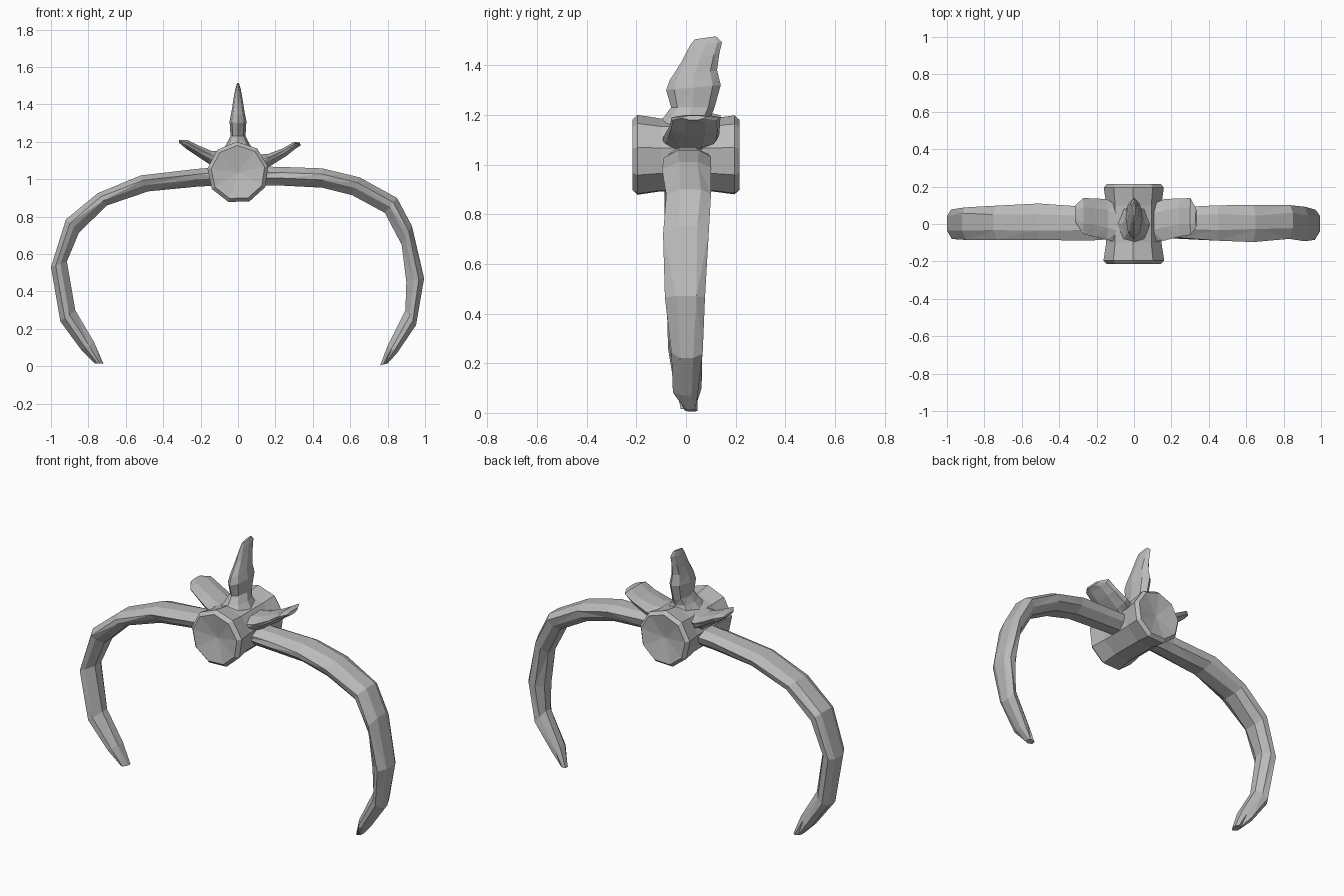
import bpy, bmesh, math, random
from mathutils import Vector

random.seed(4)
cube = bpy.data.objects.get("Cube")
if cube:
    bpy.data.objects.remove(cube, do_unlink=True)

stone = bpy.data.materials.new("grey stone")
stone.use_nodes = True
GREY = (0.5, 0.5, 0.5, 1)
stone.diffuse_color = GREY
stone.node_tree.nodes["Principled BSDF"].inputs["Base Color"].default_value = GREY


def loft(name, rings, dish=0.0):
    """Skin equal-sized rings of points; dish sinks the end caps inward."""
    bm = bmesh.new()
    loops = [[bm.verts.new(p) for p in r] for r in rings]
    n = len(loops[0])
    for a, b in zip(loops, loops[1:]):
        for i in range(n):
            j = (i + 1) % n
            bm.faces.new((a[i], a[j], b[j], b[i]))
    mids = [sum((v.co for v in l), Vector()) / n for l in loops]
    for end, inner in ((0, 1), (-1, -2)):
        if dish:
            inward = (mids[inner] - mids[end]).normalized() * dish
            hub = bm.verts.new(mids[end] + inward)
            for i in range(n):
                bm.faces.new((loops[end][i], loops[end][(i + 1) % n], hub))
        else:
            bm.faces.new(loops[end])
    bmesh.ops.recalc_face_normals(bm, faces=bm.faces)
    bmesh.ops.triangulate(bm, faces=[f for f in bm.faces if len(f.verts) > 3])
    mesh = bpy.data.meshes.new(name)
    bm.to_mesh(mesh)
    bm.free()
    mesh.materials.append(stone)
    obj = bpy.data.objects.new(name, mesh)
    bpy.context.collection.objects.link(obj)
    return obj


def blade_ring(outer, inner, y0, y1, jitter=0.0):
    """Eight-sided section between two edge points (x, z) and two y limits."""
    o, i = Vector((outer[0], 0, outer[1])), Vector((inner[0], 0, inner[1]))
    ring = []
    for u, v in ((0, .3), (0, .75), (.25, 1), (.65, .95),
                 (1, .7), (1, .3), (.6, .03), (.3, 0)):
        p = o.lerp(i, u)
        p.y = y0 + (y1 - y0) * v + random.uniform(-jitter, jitter)
        ring.append(p)
    return ring


# Curved arms: outer edge, inner edge and y limits along each sweep
left_arm = [
    ((.05, 1.07), (.05, .97), -.08, .09),
    ((.25, 1.065), (.25, .965), -.08, .09),
    ((.45, 1.058), (.45, .955), -.095, .095),
    ((.65, 1.01), (.61, .915), -.09, .1),
    ((.85, .90), (.785, .82), -.085, .1),
    ((.93, .75), (.875, .65), -.085, .09),
    ((.995, .47), (.9, .45), -.08, .08),
    ((.952, .22), (.895, .3), -.06, .065),
    ((.85, .07), (.80, .11), -.05, .055),
    ((.80, .015), (.76, .005), -.01, .045)]
right_arm = [
    ((-.05, 1.07), (-.05, .97), -.08, .09),
    ((-.22, 1.055), (-.22, .96), -.08, .09),
    ((-.52, 1.02), (-.48, .935), -.085, .105),
    ((-.75, .925), (-.70, .86), -.085, .105),
    ((-.92, .785), (-.85, .715), -.085, .095),
    ((-1, .53), (-.915, .56), -.08, .085),
    ((-.95, .24), (-.87, .3), -.065, .07),
    ((-.84, .09), (-.77, .13), -.05, .055),
    ((-.765, .015), (-.72, .015), -.02, .04)]
for name, arm in (("left_arm", left_arm), ("right_arm", right_arm)):
    loft(name, [blade_ring(*s, jitter=.008) for s in arm])

# Central drum with a narrowed waist and dished faces
drum = []
for y, r in ((-.215, .145), (-.195, .165), (-.1, .15),
             (.1, .15), (.195, .163), (.215, .145)):
    drum.append([Vector((r * math.cos(a), y, 1.035 + r * math.sin(a)))
                 for a in (math.tau * (k + .3) / 9 for k in range(9))])
loft("drum", drum, dish=.025)

# Side fins leaning outward from the drum
left_fin = [
    ((.08, 1.13), (.10, 1.03), -.1, .1),
    ((.16, 1.135), (.18, 1.075), -.085, .13),
    ((.24, 1.165), (.26, 1.125), -.07, .14),
    ((.30, 1.2), (.31, 1.165), -.06, .135),
    ((.33, 1.197), (.335, 1.18), -.02, .08)]
right_fin = [
    ((-.08, 1.15), (-.10, 1.04), -.1, .1),
    ((-.14, 1.15), (-.16, 1.085), -.08, .13),
    ((-.21, 1.18), (-.22, 1.125), -.065, .135),
    ((-.27, 1.21), (-.28, 1.165), -.05, .135),
    ((-.315, 1.21), (-.315, 1.195), .01, .1)]
for name, fin in (("left_fin", left_fin), ("right_fin", right_fin)):
    loft(name, [blade_ring(*s, jitter=.004) for s in fin])

# Upright crest: height, half thickness, front and back y, rise toward the back
crest = []
for z, t, y0, y1, rise in ((1.12, .11, -.15, .13, 0), (1.19, .06, -.09, .1, 0),
                           (1.23, .04, -.06, .115, 0), (1.31, .045, -.08, .14, .02),
                           (1.36, .035, -.065, .125, .04), (1.43, .024, -.02, .135, .04),
                           (1.485, .014, .015, .145, .015), (1.51, .006, .035, .12, .012)):
    mid, half = (y0 + y1) / 2, (y1 - y0) / 2
    crest.append([Vector((t * math.sin(a), mid + half * math.cos(a),
                          z + rise * math.cos(a) * .5))
                  for a in (math.tau * k / 8 for k in range(8))])
loft("crest", crest)
